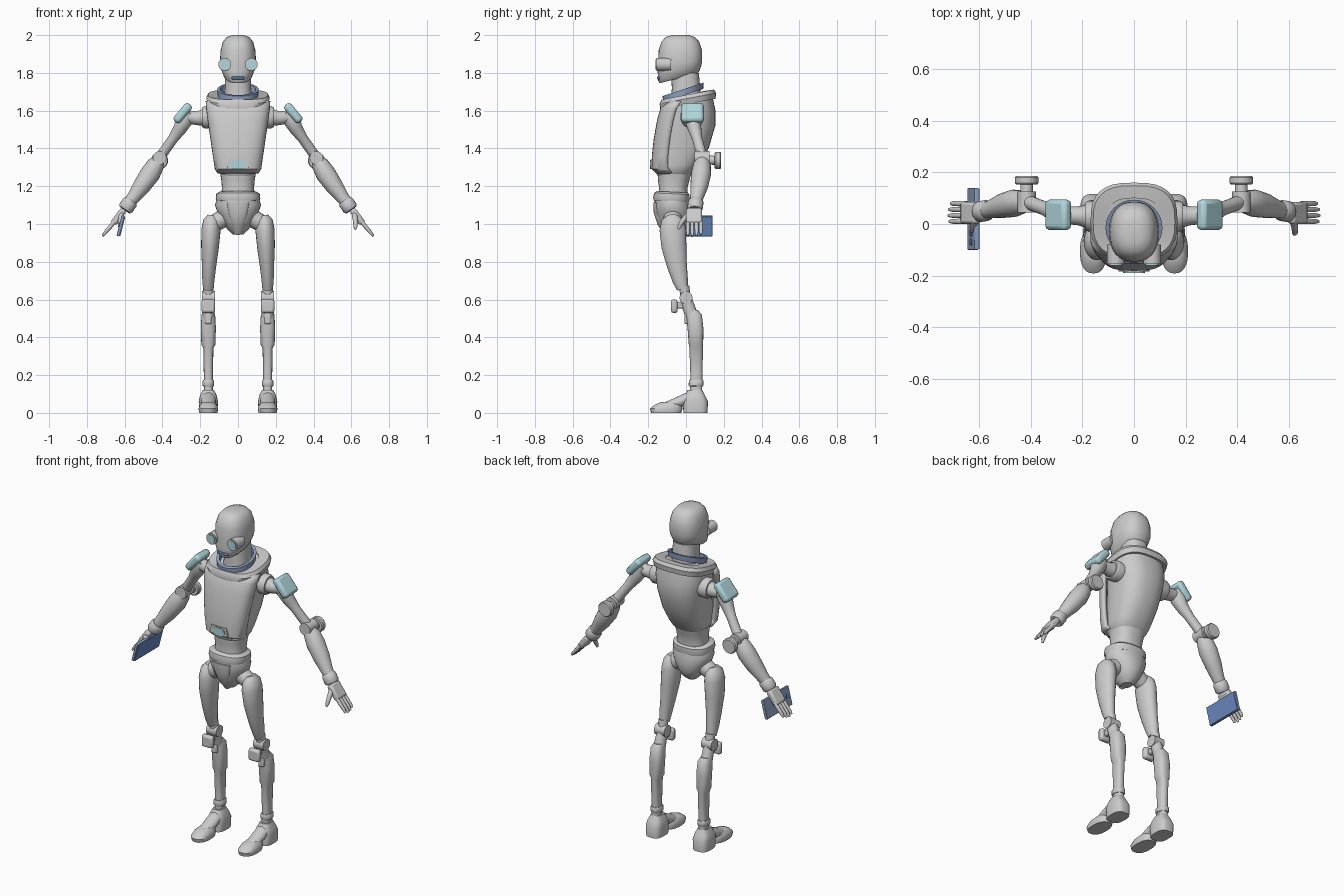
import bpy, bmesh, math
from mathutils import Vector, Matrix


def material(name, rgb):
    m = bpy.data.materials.new(name)
    m.diffuse_color = (*rgb, 1)
    return m


GREY = material("light grey", (0.60, 0.60, 0.60))
TEAL = material("pale teal", (0.44, 0.68, 0.72))
BLUE = material("blue", (0.15, 0.27, 0.56))
SLATE = material("slate blue", (0.28, 0.36, 0.54))


def finish(name, bm, mat=GREY, mirror=False, bevel=0, solid=0):
    bmesh.ops.recalc_face_normals(bm, faces=bm.faces)
    me = bpy.data.meshes.new(name)
    bm.to_mesh(me)
    bm.free()
    me.materials.append(mat)
    ob = bpy.data.objects.new(name, me)
    bpy.context.collection.objects.link(ob)
    if solid:
        s = ob.modifiers.new("thickness", "SOLIDIFY")
        s.thickness, s.offset = solid, 0
    if bevel:
        b = ob.modifiers.new("bevel", "BEVEL")
        b.width, b.segments = bevel, 2
    if mirror:
        ob.modifiers.new("mirror", "MIRROR")
    return ob


def skin(rings, closed=False):
    """Bridge equal-length rings of points; cap the ends or close the loop."""
    bm = bmesh.new()
    vs = [[bm.verts.new(p) for p in r] for r in rings]
    n = len(vs[0])
    pairs = list(zip(vs, vs[1:])) + ([(vs[-1], vs[0])] if closed else [])
    for a, b in pairs:
        for i in range(n):
            j = (i + 1) % n
            bm.faces.new((a[i], a[j], b[j], b[i]))
    if not closed:
        bm.faces.new(vs[0])
        bm.faces.new(vs[-1])
    return bm


def oval(n, power):
    for i in range(n):
        a = 2 * math.pi * i / n
        c, s = math.cos(a), math.sin(a)
        yield (math.copysign(abs(c) ** (2 / power), c),
               math.copysign(abs(s) ** (2 / power), s))


def stack(name, sections, cx=0, mat=GREY, power=2.4, n=32, closed=False, **kw):
    """Loft of level ovals: (z, centre y, rx, ry, optional slope along y)."""
    rings = []
    for z, cy, rx, ry, *t in sections:
        tilt = t[0] if t else 0
        rings.append([(cx + rx * c, cy + ry * s, z + tilt * ry * s) for c, s in oval(n, power)])
    return finish(name, skin(rings, closed), mat, **kw)


def limb(name, pts, mat=GREY, n=20, mirror=True, **kw):
    """Tube through (x, y, z, radius, optional second radius)."""
    P = [Vector(p[:3]) for p in pts]
    rings = []
    for i, p in enumerate(pts):
        d = (P[min(i + 1, len(P) - 1)] - P[max(i - 1, 0)]).normalized()
        ref = Vector((1, 0, 0)) if abs(d.y) > 0.8 else Vector((0, 1, 0))
        v = (ref - d * ref.dot(d)).normalized()
        u = v.cross(d)
        rb = p[4] if len(p) > 4 else p[3]
        rings.append([P[i] + u * p[3] * c + v * rb * s for c, s in oval(n, 2)])
    return finish(name, skin(rings), mat, mirror, **kw)


def box(name, centre, size, mat=GREY, turn=0, mirror=True, bevel=0.008):
    bm = bmesh.new()
    m = (Matrix.Translation(centre) @ Matrix.Rotation(math.radians(turn), 4, "Y")
         @ Matrix.Diagonal((*size, 1)))
    bmesh.ops.create_cube(bm, size=1, matrix=m)
    return finish(name, bm, mat, mirror, bevel)


def prism(name, pts, y0, y1, mat=GREY):
    return finish(name, skin([[(x, y, z) for x, z in pts] for y in (y0, y1)]), mat)


# Head, eyes, mouth, neck
stack("head", [(2.0, -.03, .03, .045), (1.99, -.03, .06, .077), (1.965, -.03, .08, .1),
               (1.92, -.03, .092, .115), (1.86, -.03, .096, .116), (1.82, -.035, .09, .115, .15),
               (1.785, -.037, .075, .11, .25), (1.77, -.04, .06, .098, .25)])
limb("eye_socket", [(.07, -.08, 1.845, .034), (.07, -.155, 1.845, .034)])
limb("eye_lens", [(.07, -.15, 1.845, .026), (.07, -.161, 1.845, .026)], TEAL)
box("mouth", (0, -.142, 1.773), (.07, .022, .014), BLUE, mirror=False, bevel=.004)
stack("neck", [(1.64, 0, .075, .08), (1.72, 0, .07, .075), (1.8, -.005, .068, .073)])
stack("neck_collar", [(1.68, -.015, .107, .106, .33), (1.713, -.015, .11, .109, .33),
                      (1.713, -.015, .094, .093, .33), (1.68, -.015, .09, .09, .33)],
      mat=SLATE, power=2, closed=True)

# Torso shell, shoulder yoke, chest plate, emblem
stack("torso", [(1.255, -.065, .085, .085), (1.275, -.06, .105, .1), (1.31, -.045, .113, .11),
                (1.4, -.015, .125, .135), (1.52, .01, .142, .145), (1.6, .018, .152, .138),
                (1.655, .015, .15, .125, .18), (1.68, .01, .11, .1, .2)], power=2.5)
stack("shoulder_yoke", [(1.635, .01, .16, .146, .19), (1.665, .01, .168, .15, .19),
                        (1.685, .01, .158, .138, .19), (1.68, 0, .105, .1, .25),
                        (1.64, 0, .105, .1, .25)], power=2.8, closed=True)

plate = bmesh.new()
rows = []
for z, y, hw in [(1.275, -.15, .1), (1.295, -.17, .113), (1.36, -.17, .122), (1.45, -.16, .135),
                 (1.55, -.142, .15), (1.61, -.125, .158), (1.65, -.1, .16)]:
    row = []
    for i in range(21):
        a = math.pi * (i / 20 - .5)
        x = math.copysign(abs(math.sin(a)) ** .7, a)
        row.append(plate.verts.new((hw * x, y + .075 * (1 - abs(math.cos(a)) ** .7), z)))
    rows.append(row)
for r, q in zip(rows, rows[1:]):
    for i in range(20):
        plate.faces.new((r[i], r[i + 1], q[i + 1], q[i]))
finish("chest_plate", plate, solid=.022)
prism("emblem_frame", [(-.06, 1.295), (.06, 1.295), (.05, 1.345), (-.05, 1.345)], -.184, -.15)
prism("emblem", [(-.025, 1.29), (.025, 1.29), (.043, 1.31), (.036, 1.33), (.018, 1.34),
                 (-.018, 1.34), (-.036, 1.33), (-.043, 1.31)], -.19, -.16, TEAL)

# Waist and pelvis
stack("waist", [(1.14, -.07, .09, .08), (1.19, -.067, .085, .075), (1.23, -.065, .088, .083),
                (1.27, -.06, .095, .09)])
stack("hip_belt", [(1.12, -.077, .113, .094, -.05), (1.135, -.077, .118, .097, -.05),
                   (1.16, -.075, .115, .094, -.05), (1.17, -.073, .1, .082, -.05)])
stack("pelvis", [(1.135, -.075, .112, .09), (1.1, -.073, .122, .094), (1.06, -.068, .108, .095),
                 (1.01, -.065, .08, .086), (.97, -.065, .055, .065), (.945, -.065, .028, .035)],
      power=2.1)
limb("groin_plate", [(0, -.158, 1.115, .06, .015), (0, -.153, 1.06, .05, .018),
                     (0, -.132, 1.0, .035, .018), (0, -.1, .95, .02, .015)], mirror=False)
limb("hip_joint", [(.06, -.07, 1.04, .05), (.13, -.07, 1.0, .045)])

# Legs
X = .157
thigh = [(1.045, .135, .025, .03, -.07), (1.02, .14, .043, .058, -.07), (.97, .143, .051, .07, -.07),
         (.88, .148, .047, .066, -.064), (.78, .153, .038, .053, -.048),
         (.70, X, .032, .041, -.03), (.655, X, .028, .03, -.018)]
limb("thigh", [(x, y, z, rx, ry) for z, x, rx, ry, y in thigh], n=24)
limb("knee_upper", [(X, -.01, .67, .027), (X, 0, .6, .027)])
limb("knee_joint", [(X - .034, 0, .61, .034), (X + .034, 0, .61, .034)])
limb("knee_link", [(X, 0, .6, .03, .032), (X, .035, .5, .034, .035)])
box("knee_bracket", (X, -.03, .57), (.03, .06, .035))
box("knee_cap", (X, -.062, .565), (.072, .034, .072), bevel=.012)
stack("shin", [(.545, .03, .026, .032), (.52, .042, .036, .042), (.45, .05, .04, .042),
               (.36, .053, .037, .038), (.345, .054, .027, .036), (.2, .055, .024, .032),
               (.09, .052, .024, .032)], cx=X, n=24, mirror=True, power=2.6)
box("shin_guard", (X, .006, .5), (.036, .03, .06))
stack("ankle_cuff", [(.14, .053, .027, .036), (.145, .053, .031, .039),
                     (.168, .054, .031, .039), (.174, .054, .027, .036)], cx=X, mirror=True)
stack("heel", [(0, .05, .048, .064), (.06, .05, .051, .066), (.09, .047, .045, .055),
               (.122, .047, .03, .038)], cx=X, power=3, mirror=True)
limb("instep", [(X, -.11, .035, .02, .035), (X, -.03, .06, .03, .04),
                (X, .035, .09, .03, .035)])
stack("toe", [(0, -.105, .048, .08), (.022, -.105, .052, .086), (.042, -.095, .046, .073),
              (.058, -.08, .03, .05)], cx=X, mirror=True)

# Arms
limb("shoulder_disc", [(.12, .03, 1.565, .055), (.175, .03, 1.565, .06), (.19, .03, 1.565, .052)], n=28)
limb("shoulder_link", [(.17, .03, 1.565, .048), (.22, .032, 1.56, .036), (.29, .035, 1.57, .034)])
box("shoulder_pad", (.293, .035, 1.587), (.12, .118, .045), TEAL, turn=50, bevel=.016)
limb("upper_arm", [(.265, .035, 1.595, .035), (.285, .037, 1.55, .045), (.307, .045, 1.505, .036),
                   (.345, .06, 1.45, .027), (.405, .083, 1.365, .027)])
limb("elbow_joint", [(.415, .045, 1.35, .036), (.415, .125, 1.35, .036)])
limb("elbow_stem", [(.415, .11, 1.34, .024), (.415, .16, 1.336, .024)])
limb("elbow_cap", [(.415, .152, 1.336, .04), (.415, .158, 1.336, .045),
                   (.415, .18, 1.336, .045), (.415, .186, 1.336, .04)])
limb("forearm", [(.415, .085, 1.345, .03), (.435, .085, 1.315, .046), (.465, .08, 1.265, .053),
                 (.51, .07, 1.2, .047), (.55, .058, 1.145, .036), (.585, .05, 1.1, .03)])
limb("wrist_cuff", [(.565, .052, 1.125, .034), (.572, .052, 1.115, .041),
                    (.593, .048, 1.085, .041), (.6, .047, 1.075, .034)])

# Hands
box("palm", (.632, .043, 1.04), (.036, .086, .095), turn=-37, bevel=.012)
for i, drop in enumerate((.004, 0, .003, .01)):
    y = .01 + .023 * i
    limb(f"finger_{i + 1}", [(.648, y, 1.02, .011), (.676, y, .985, .011), (.7, y, .958, .0095),
                             (.717 - drop, y, .935 + drop, .006)], n=10)
limb("thumb", [(.617, .012, 1.05, .015), (.622, -.02, 1.015, .013),
               (.622, -.034, .99, .011), (.62, -.04, .972, .006)], n=10)

# Handheld tablet
T = 14.5
box("tablet_body", (-.622, .02, .99), (.016, .24, .112), SLATE, T, False, .003)
box("tablet_screen", (-.6125, .02, .9875), (.005, .232, .105), BLUE, T, False, 0)
for y in (-.07, -.035):
    limb("tablet_lens", [(-.628, y, .995, .013), (-.633, y, .9965, .013)], BLUE, mirror=False)

# Smooth shading with sharp edges kept
for o in bpy.context.scene.objects:
    o.select_set(True)
    bpy.context.view_layer.objects.active = o
bpy.ops.object.shade_smooth_by_angle(angle=math.radians(38))
